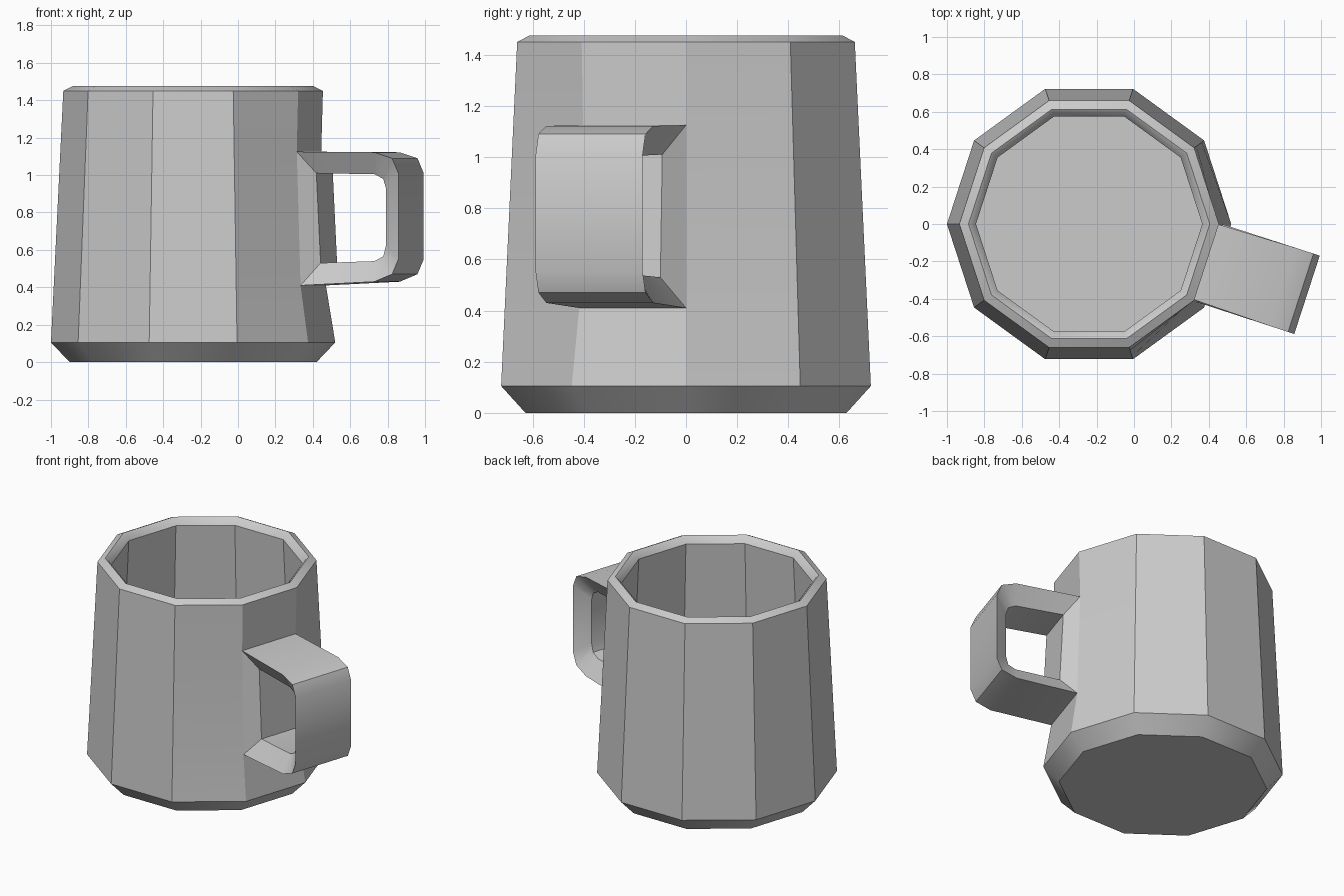
import bpy, bmesh, math
from mathutils import Vector

if "Cube" in bpy.data.objects:
    bpy.data.objects.remove(bpy.data.objects["Cube"])

CX = -0.24          # axis of the cup
SIDES = 10
STEP = 2 * math.pi / SIDES


def finish(bm, name):
    bmesh.ops.recalc_face_normals(bm, faces=bm.faces)
    mesh = bpy.data.meshes.new(name)
    bm.to_mesh(mesh)
    bm.free()
    obj = bpy.data.objects.new(name, mesh)
    bpy.context.collection.objects.link(obj)
    bpy.ops.object.select_all(action='DESELECT')
    obj.select_set(True)
    bpy.context.view_layer.objects.active = obj
    bpy.ops.object.shade_smooth_by_angle(angle=math.radians(30))
    return obj


# Cup: ten-sided lathe, outside from base to rim and back down inside.
# Third value: radius of the two corners that carry the handle.
profile = [(0.66, 0.0, 0.66), (0.76, 0.105, 0.76), (0.745, 0.41, 0.71),
           (0.71, 1.125, 0.685), (0.694, 1.45, 0.694), (0.645, 1.475, 0.645),
           (0.63, 1.465, 0.63), (0.605, 1.43, 0.605), (0.67, 0.11, 0.67)]
bm = bmesh.new()
rings = []
for r, z, rh in profile:
    ring = []
    for i in range(SIDES):
        rad = rh if i in (0, SIDES - 1) else r
        ring.append(bm.verts.new((CX + rad * math.cos(i * STEP), rad * math.sin(i * STEP), z)))
    rings.append(ring)
for k in range(len(rings) - 1):
    for i in range(SIDES):
        if k == 2 and i == SIDES - 1:
            continue  # opening covered by the handle root
        j = (i + 1) % SIDES
        bm.faces.new((rings[k][i], rings[k][j], rings[k + 1][j], rings[k + 1][i]))
bm.faces.new(rings[0])
bm.faces.new(rings[-1])
finish(bm, "mug_body")

# Handle: rounded frame, wide outer loop and narrower inner loop
# (distance from axis, height, half width)
s, c = math.sin(STEP / 2), math.cos(STEP / 2)
outer = [(0.71 * c, 0.41, 0.71 * s), (1.09, 0.43, 0.22), (1.19, 0.47, 0.22), (1.225, 0.55, 0.22),
         (1.225, 1.01, 0.22), (1.19, 1.09, 0.22), (1.09, 1.122, 0.22), (0.685 * c, 1.125, 0.685 * s)]
iw = 0.1425
inner = [(0.763, 0.53, iw), (1.065, 0.54, iw), (1.115, 0.565, iw), (1.13, 0.62, iw),
         (1.13, 0.93, iw), (1.115, 0.98, iw), (1.065, 1.005, iw), (0.739, 1.01, iw)]
along, across = Vector((c, -s, 0)), Vector((s, c, 0))
bm = bmesh.new()


def loop(points, side):
    return [bm.verts.new(Vector((CX, 0, z)) + along * d + across * w * side) for d, z, w in points]


loops = [loop(outer, -1), loop(outer, 1), loop(inner, 1), loop(inner, -1)]
n = len(outer)
for a in range(4):
    for i in range(n):
        if a == 0 and i == n - 1:
            continue  # open where it joins the cup
        p, q, j = loops[a], loops[(a + 1) % 4], (i + 1) % n
        bm.faces.new((p[i], p[j], q[j], q[i]))
finish(bm, "handle")
